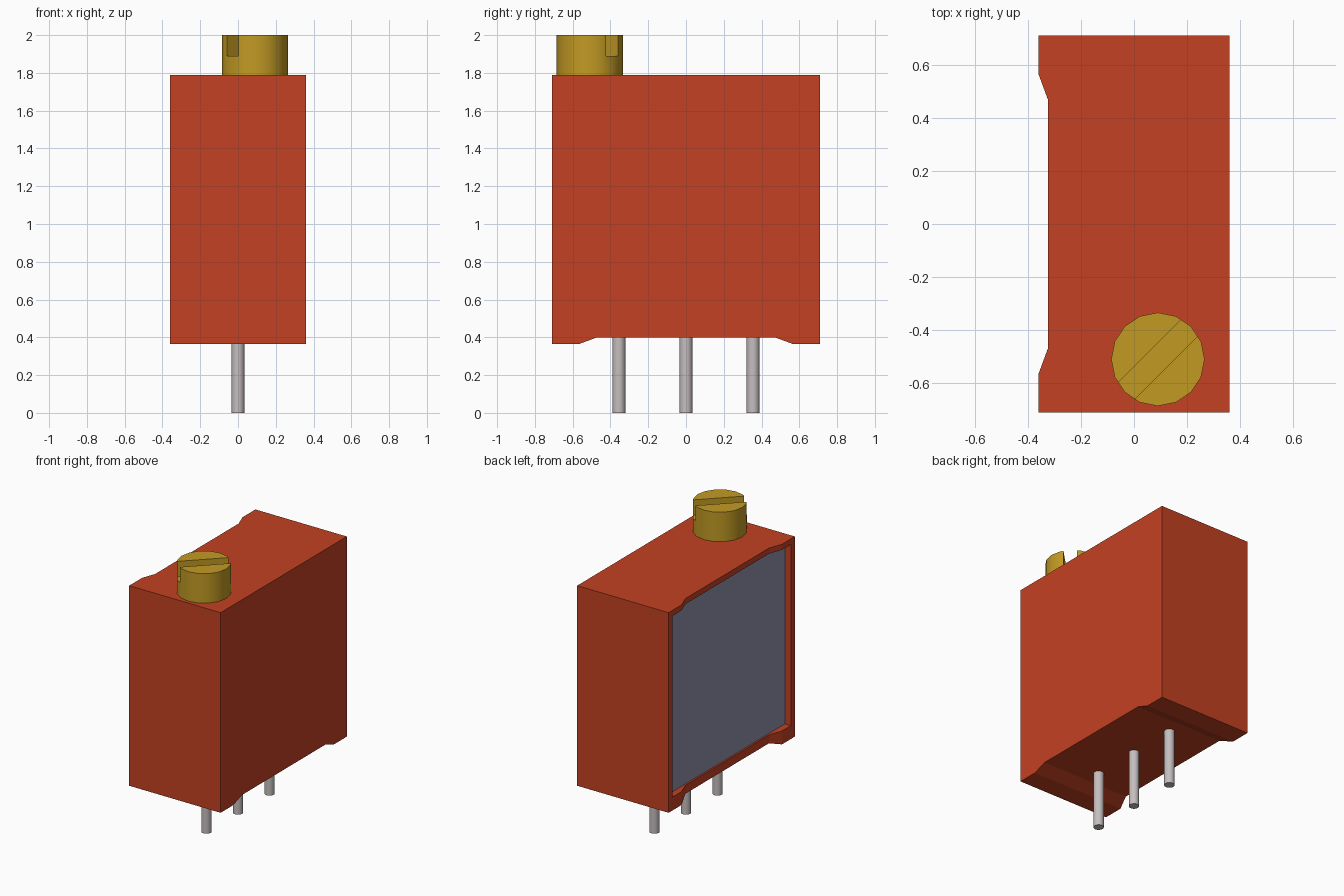
import bpy, bmesh, math
from mathutils import Matrix, Vector

cube = bpy.data.objects.get("Cube")
if cube:
    bpy.data.objects.remove(cube, do_unlink=True)


def material(name, srgb):
    col = [((c / 255 + 0.055) / 1.055) ** 2.4 for c in srgb] + [1.0]
    m = bpy.data.materials.new(name)
    m.use_nodes = True
    m.diffuse_color = col
    bsdf = next(n for n in m.node_tree.nodes if n.type == 'BSDF_PRINCIPLED')
    bsdf.inputs["Base Color"].default_value = col
    return m


RED = material("red_plastic", (195, 65, 34))
GOLD = material("brass", (194, 154, 36))
SILVER = material("pin_metal", (198, 190, 190))
GREY = material("grey_resin", (146, 146, 174))


def finish(name, bm, mat):
    bmesh.ops.recalc_face_normals(bm, faces=bm.faces)
    me = bpy.data.meshes.new(name)
    bm.to_mesh(me)
    bm.free()
    me.materials.append(mat)
    ob = bpy.data.objects.new(name, me)
    bpy.context.collection.objects.link(ob)
    return ob


def box(name, lo, hi, mat, turn=0.0):
    lo, hi = Vector(lo), Vector(hi)
    bm = bmesh.new()
    bmesh.ops.create_cube(bm, size=1, matrix=Matrix.Translation((lo + hi) / 2)
                          @ Matrix.Rotation(turn, 4, 'Z')
                          @ Matrix.Diagonal((*(hi - lo), 1)))
    return finish(name, bm, mat)


def prism(name, points, direction, mat):
    bm = bmesh.new()
    f = bm.faces.new([bm.verts.new(p) for p in points])
    top = bmesh.ops.extrude_face_region(bm, geom=[f])["geom"]
    bmesh.ops.translate(bm, vec=direction,
                        verts=[g for g in top if isinstance(g, bmesh.types.BMVert)])
    return finish(name, bm, mat)


def cylinder(name, x, y, z0, z1, r, sides, mat):
    bm = bmesh.new()
    bmesh.ops.create_cone(bm, cap_ends=True, segments=sides, radius1=r, radius2=r,
                          depth=z1 - z0, matrix=Matrix.Translation((x, y, (z0 + z1) / 2)))
    return finish(name, bm, mat)


def select(ob):
    bpy.ops.object.select_all(action='DESELECT')
    ob.select_set(True)
    bpy.context.view_layer.objects.active = ob


def cut(ob, cutter):
    mod = ob.modifiers.new("cut", 'BOOLEAN')
    mod.operation, mod.solver, mod.object = 'DIFFERENCE', 'EXACT', cutter
    select(ob)
    bpy.ops.object.modifier_apply(modifier=mod.name)
    bpy.data.objects.remove(cutter, do_unlink=True)


def smooth(ob):
    select(ob)
    bpy.ops.object.shade_smooth_by_angle(angle=math.radians(32))


X, Y, Z0, Z1 = 0.36, 0.71, 0.365, 1.79

# Housing with a tapered relief along the underside and along the open side
housing = box("housing", (-X, -Y, Z0), (X, Y, Z1), RED)
# (y, depth) profile of the relief, carried past the surface
relief = [(-0.66, -0.035), (-0.47, 0.035), (0.47, 0.035), (0.66, -0.035)]
cut(housing, prism("underside_cutter", [(-1, y, Z0 + d) for y, d in relief], (2, 0, 0), RED))
cut(housing, prism("side_cutter", [(-X + d, y, 0) for y, d in relief], (0, 0, 3), RED))

# Shallow open recess, filled with a resin plate
cut(housing, box("recess_cutter", (-1, -0.665, 0.46), (-0.305, 0.665, 1.75), RED))
box("resin_plate", (-0.313, -0.665, 0.46), (-0.304, 0.665, 1.75), GREY)

# Slotted adjustment screw
SX, SY = 0.09, -0.51
screw = cylinder("adjustment_screw", SX, SY, Z1 - 0.02, 2.0, 0.176, 16, GOLD)
cut(screw, box("slot_cutter", (SX - 0.4, SY - 0.044, 1.89), (SX + 0.4, SY + 0.044, 2.2),
               GOLD, math.radians(45)))
smooth(screw)

# Row of three pins
for label, y in (("front", -0.355), ("middle", 0.0), ("back", 0.355)):
    smooth(cylinder(label + "_pin", 0, y, 0, 0.42, 0.034, 16, SILVER))
